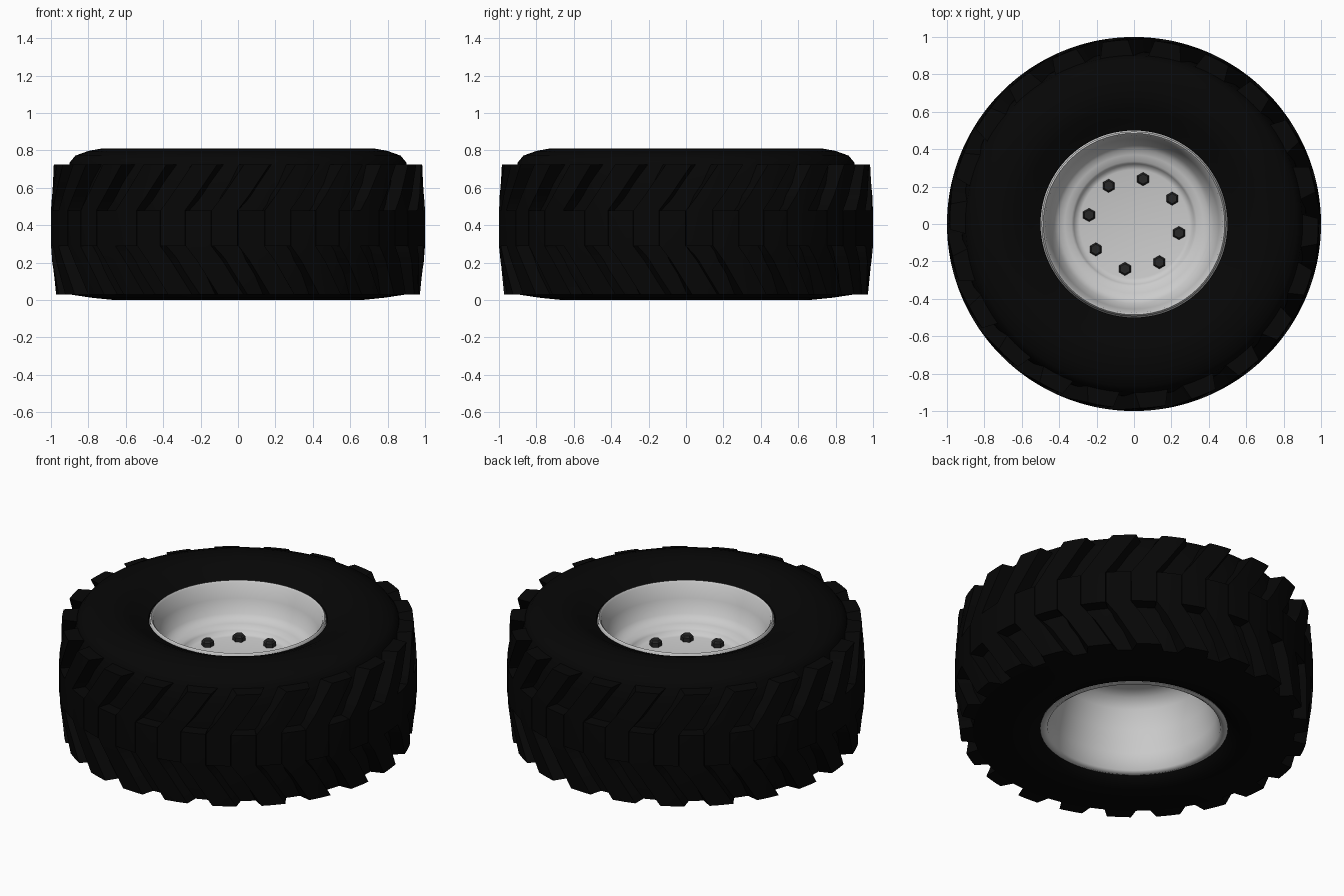
import bpy, bmesh
from math import radians, sin, cos, pi

if "Cube" in bpy.data.objects:
    bpy.data.objects.remove(bpy.data.objects["Cube"])

N_LUGS = 22
PITCH = 2 * pi / N_LUGS


def material(name, v):
    m = bpy.data.materials.new(name)
    m.diffuse_color = (v, v, v, 1)
    m.use_nodes = True
    m.node_tree.nodes["Principled BSDF"].inputs["Base Color"].default_value = m.diffuse_color
    return m


def finish(bm, name, mat=None, angle=35):
    bmesh.ops.remove_doubles(bm, verts=bm.verts, dist=1e-5)
    bmesh.ops.recalc_face_normals(bm, faces=bm.faces)
    me = bpy.data.meshes.new(name)
    bm.to_mesh(me)
    bm.free()
    ob = bpy.data.objects.new(name, me)
    bpy.context.collection.objects.link(ob)
    if mat:
        me.materials.append(mat)
    if angle:
        bpy.ops.object.select_all(action='DESELECT')
        ob.select_set(True)
        bpy.context.view_layer.objects.active = ob
        bpy.ops.object.shade_smooth_by_angle(angle=radians(angle))
    return ob


def lathe(name, profile, steps, mat=None, closed=False, angle=35):
    bm = bmesh.new()
    vs = [bm.verts.new((r, 0, z)) for r, z in profile]
    edges = [bm.edges.new(p) for p in zip(vs, vs[1:])]
    if closed:
        edges.append(bm.edges.new((vs[-1], vs[0])))
    bmesh.ops.spin(bm, geom=vs + edges, cent=(0, 0, 0), axis=(0, 0, 1),
                   angle=2 * pi, steps=steps)
    return finish(bm, name, mat, angle)


def add_lug(bm, start, stations):
    # stations: z, outer radius, inner radius, angular shift, top width, base width (degrees)
    rings = []
    for z, ro, ri, shift, top, base in stations:
        mid = start + radians(shift)
        pts = [(ri, -base / 2)] + [(ro, top * k / 4) for k in (-2, -1, 0, 1, 2)] + [(ri, base / 2)]
        rings.append([bm.verts.new((r * cos(mid + radians(a)), r * sin(mid + radians(a)), z))
                      for r, a in pts])
    n = len(rings[0])
    for a, b in zip(rings, rings[1:]):
        for i in range(n):
            j = (i + 1) % n
            bm.faces.new((a[i], a[j], b[j], b[i]))
    bm.faces.new(rings[0])
    bm.faces.new(rings[-1])


rubber = material("rubber", 0.002)
dark_metal = material("dark_metal", 0.02)

# Tyre carcass
lathe("tyre_body", [
    (0.50, 0.735), (0.55, 0.757), (0.61, 0.788), (0.66, 0.806), (0.73, 0.81),
    (0.80, 0.797), (0.87, 0.772), (0.90, 0.735), (0.92, 0.62), (0.927, 0.40),
    (0.92, 0.16), (0.90, 0.03), (0.78, 0.012), (0.66, 0.0), (0.59, 0.008),
    (0.525, 0.045), (0.50, 0.10)], 88, rubber, closed=True, angle=60)

# Chevron tread: two interleaved rows of bent lugs
upper = [(0.29, 1.0, 0.88, 0, 8.0, 8.1), (0.48, 1.0, 0.88, 0, 8.0, 8.4),
         (0.56, 0.996, 0.88, 3.5, 8.0, 11.0), (0.725, 0.985, 0.87, 10, 8.0, 12.5)]
lower = [(0.48, 1.0, 0.88, 0, 8.0, 8.1), (0.29, 1.0, 0.88, 0, 8.0, 8.4),
         (0.21, 0.994, 0.88, 3.5, 8.0, 11.0), (0.03, 0.973, 0.87, 10, 8.0, 12.5)]
for name, stations, phase in (("tread_upper", upper, 0.75), ("tread_lower", lower, 0.25)):
    bm = bmesh.new()
    for i in range(N_LUGS):
        add_lug(bm, -pi / 2 + (i + phase) * PITCH, stations)
    finish(bm, name, rubber, 40)

# Wheel rim with stepped dish and hollow back
lathe("rim", [
    (0, 0.475), (0.31, 0.475), (0.37, 0.455), (0.41, 0.40), (0.44, 0.28), (0.465, 0.15),
    (0.483, 0.05), (0.505, 0.035), (0.525, 0.042), (0.515, 0.07), (0.494, 0.10),
    (0.494, 0.738), (0.485, 0.748), (0.475, 0.737), (0.455, 0.65), (0.425, 0.57),
    (0.40, 0.545), (0.37, 0.535), (0.335, 0.528), (0.322, 0.515), (0.312, 0.496),
    (0.29, 0.49), (0, 0.492)], 64, angle=60)

# Ring of hexagonal wheel bolts
bm = bmesh.new()
for i in range(8):
    a = radians(78.6 + 45 * i)
    shank = bmesh.ops.create_cone(bm, cap_ends=True, segments=6, radius1=0.036,
                                  radius2=0.036, depth=0.03)["verts"]
    top = bmesh.ops.create_cone(bm, cap_ends=True, segments=6, radius1=0.036,
                                radius2=0.027, depth=0.01)["verts"]
    bmesh.ops.translate(bm, verts=top, vec=(0, 0, 0.02))
    bmesh.ops.translate(bm, verts=shank + top, vec=(0.245 * cos(a), 0.245 * sin(a), 0.5))
finish(bm, "wheel_bolts", dark_metal, 0)
